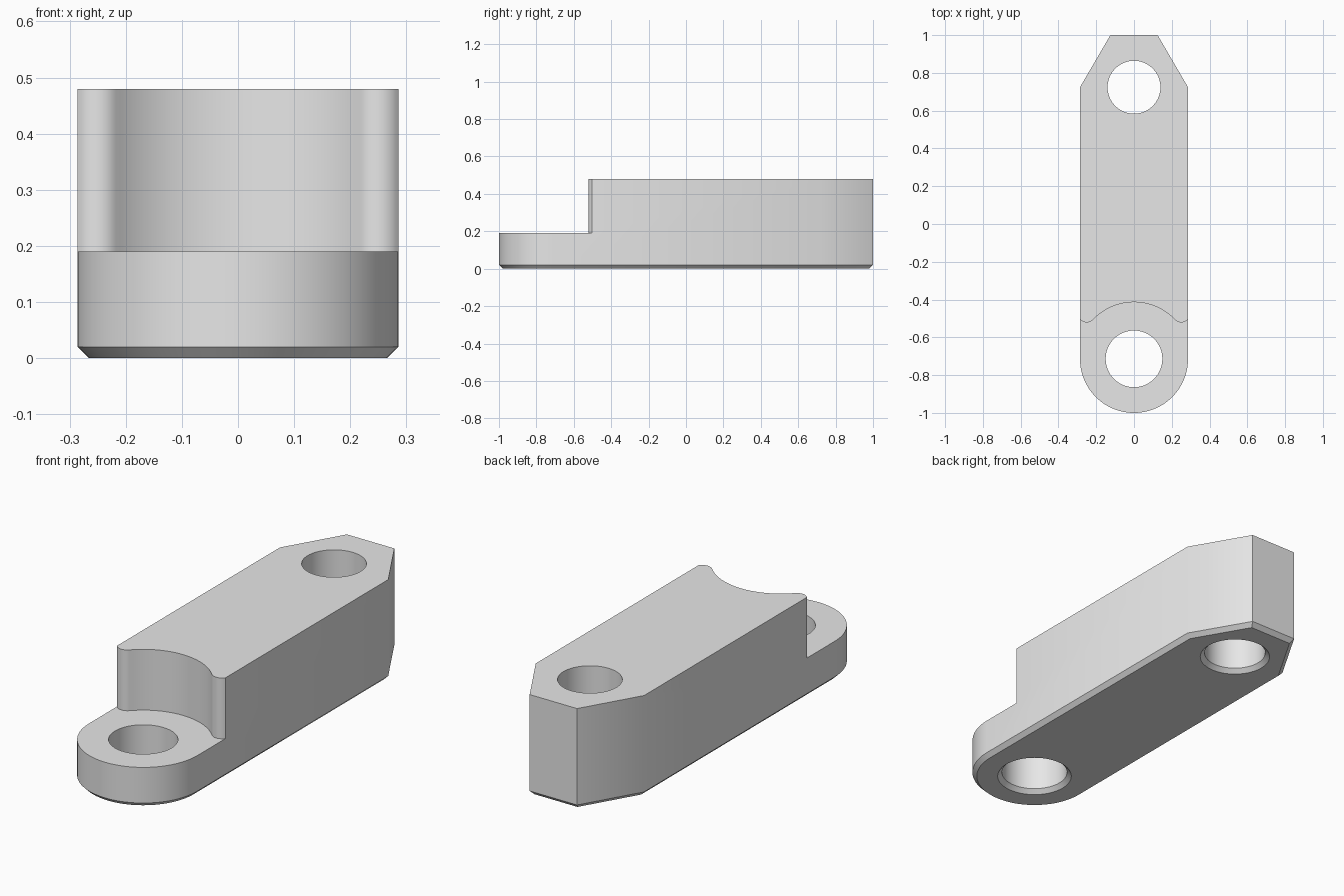
import bpy, bmesh, math

if "Cube" in bpy.data.objects:
    bpy.data.objects.remove(bpy.data.objects["Cube"], do_unlink=True)

HALF_W, HEIGHT, STEP, CHAMFER = 0.286, 0.48, 0.19, 0.02
FRONT_Y, BACK_Y = -0.714, 0.724      # hole centres

grey = bpy.data.materials.new("plain_grey")
grey.use_nodes = True
grey.diffuse_color = (0.8, 0.8, 0.8, 1)
grey.node_tree.nodes["Principled BSDF"].inputs["Base Color"].default_value = (0.8, 0.8, 0.8, 1)


def arc(cx, cy, r, start, end, n):
    """Points along an arc, angles in radians."""
    return [(cx + r * math.cos(start + (end - start) * i / n),
             cy + r * math.sin(start + (end - start) * i / n)) for i in range(n + 1)]


def finish(name, bm):
    bmesh.ops.recalc_face_normals(bm, faces=bm.faces[:])
    mesh = bpy.data.meshes.new(name)
    bm.to_mesh(mesh)
    bm.free()
    mesh.materials.append(grey)
    ob = bpy.data.objects.new(name, mesh)
    bpy.context.collection.objects.link(ob)
    return ob


def prism(name, outline, z0, z1, chamfer=0):
    """Extrude an outline, optionally chamfering its lower rim."""
    bm = bmesh.new()
    base = bm.faces.new([bm.verts.new((x, y, z0)) for x, y in outline])
    top = bmesh.ops.extrude_face_region(bm, geom=[base], use_keep_orig=True)["geom"]
    for v in top:
        if isinstance(v, bmesh.types.BMVert):
            v.co.z = z1
    bmesh.ops.recalc_face_normals(bm, faces=bm.faces[:])
    if chamfer:
        rim = [e for e in bm.edges if all(abs(v.co.z - z0) < 1e-5 for v in e.verts)]
        bmesh.ops.bevel(bm, geom=rim, offset=chamfer, segments=1, affect='EDGES')
    return finish(name, bm)


def hole_cutter(name, y, r, n=64):
    """Drill shape that flares at the underside."""
    bm = bmesh.new()
    rings = []
    for rad, z in ((r + 2 * CHAMFER, -CHAMFER), (r, CHAMFER), (r, HEIGHT + 0.1)):
        rings.append([bm.verts.new((px, py, z)) for px, py in
                      arc(0, y, rad, 0, 2 * math.pi, n)[:-1]])
    for a, b in zip(rings, rings[1:]):
        for i in range(n):
            j = (i + 1) % n
            bm.faces.new((a[i], a[j], b[j], b[i]))
    bm.faces.new(rings[0])
    bm.faces.new(rings[-1])
    return finish(name, bm)


# Link body: round nose at the front, tapered tail at the back
outline = arc(0, FRONT_Y, HALF_W, math.pi, 2 * math.pi, 48)
outline += [(HALF_W, BACK_Y), (0.125, 1), (-0.125, 1), (-HALF_W, BACK_Y)]
body = prism("link_body", outline, 0, HEIGHT, CHAMFER)

# Notch over the nose: concave sweep with a small rounded horn on each side
big_r, horn_r, horn_x = 0.30, 0.045, 0.25
horn_y = FRONT_Y + math.sqrt((big_r + horn_r) ** 2 - horn_x ** 2)
meet = math.atan2(horn_y - FRONT_Y, horn_x)
edge = -math.acos((HALF_W - horn_x) / horn_r)
right_half = arc(horn_x, horn_y, horn_r, edge, meet - math.pi, 10)
right_half += arc(0, FRONT_Y, big_r, meet, math.pi / 2, 20)[1:]
right_half.insert(0, (0.4, right_half[0][1]))
right_half.insert(0, (0.4, -1.2))
notch_outline = right_half + [(-x, y) for x, y in reversed(right_half[:-1])]

cutters = [
    prism("notch_cutter", notch_outline, STEP, HEIGHT + 0.1),
    hole_cutter("front_hole_cutter", FRONT_Y, 0.15),
    hole_cutter("back_hole_cutter", BACK_Y, 0.14),
]

# Cut the notch and holes, then remove the helpers
bpy.ops.object.select_all(action='DESELECT')
bpy.context.view_layer.objects.active = body
body.select_set(True)
for cutter in cutters:
    cutter.hide_render = True
    mod = body.modifiers.new(cutter.name, 'BOOLEAN')
    mod.operation, mod.solver, mod.object = 'DIFFERENCE', 'EXACT', cutter
    bpy.ops.object.modifier_apply(modifier=mod.name)
    bpy.data.objects.remove(cutter, do_unlink=True)

bpy.ops.object.shade_smooth_by_angle(angle=math.radians(35))
